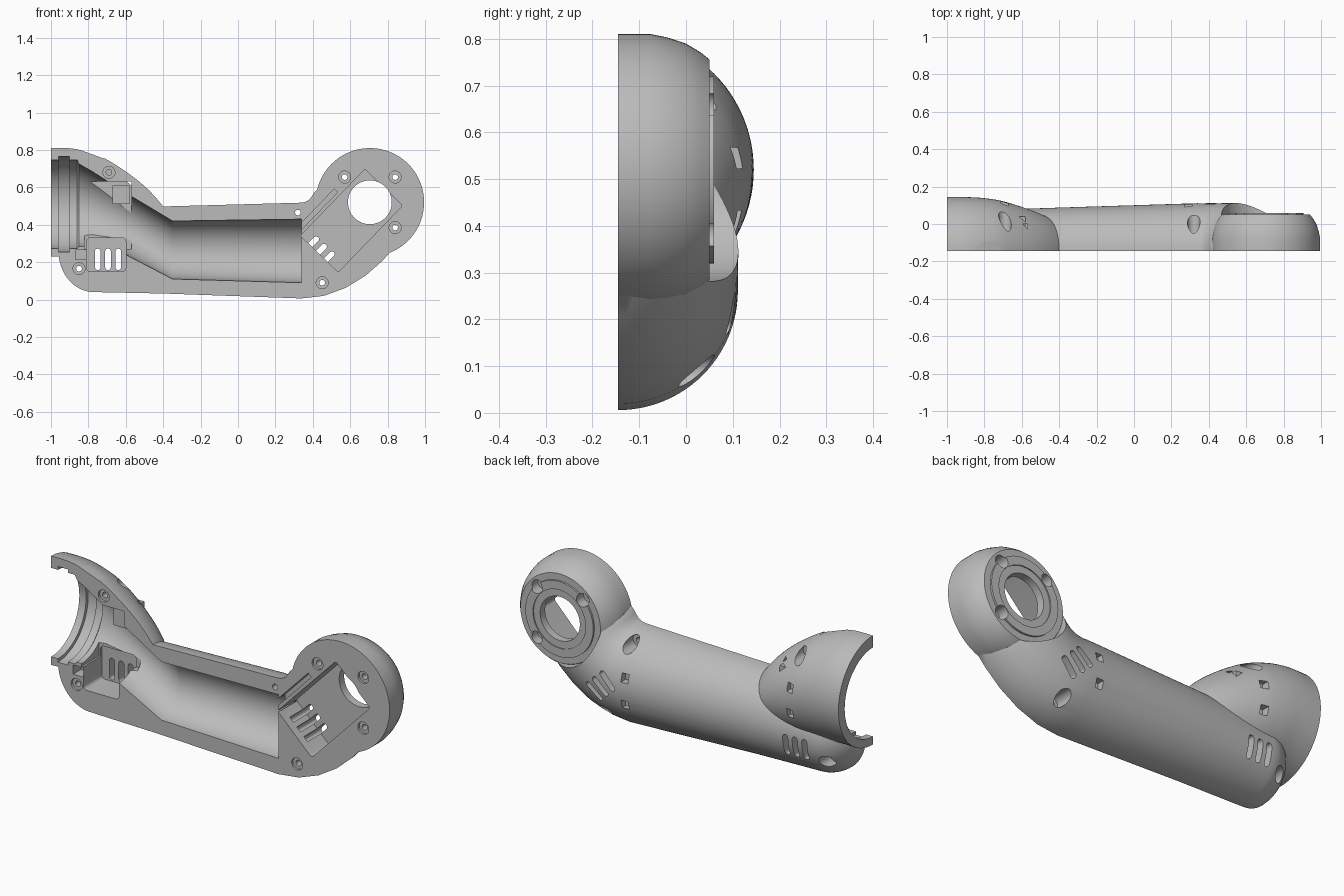
import bpy, bmesh
from math import sin, cos, pi, radians
from mathutils import Matrix

if "Cube" in bpy.data.objects:
    bpy.data.objects.remove(bpy.data.objects["Cube"])

FRONT = -0.145   # open split plane of the half shell
SEG = 96
HEAD = (0.705, 0.52)

grey = bpy.data.materials.new("plain grey")
grey.use_nodes = True
grey.diffuse_color = (0.5, 0.5, 0.5, 1)
grey.node_tree.nodes["Principled BSDF"].inputs["Base Color"].default_value = (0.5, 0.5, 0.5, 1)


def finish(bm, name):
    bmesh.ops.recalc_face_normals(bm, faces=bm.faces)
    mesh = bpy.data.meshes.new(name)
    bm.to_mesh(mesh)
    bm.free()
    mesh.materials.append(grey)
    ob = bpy.data.objects.new(name, mesh)
    bpy.context.collection.objects.link(ob)
    return ob


def skin(rings, name):
    """Closed solid through a list of rings of points."""
    bm = bmesh.new()
    loops = [[bm.verts.new(p) for p in ring] for ring in rings]
    n = len(loops[0])
    for a, b in zip(loops, loops[1:]):
        for i in range(n):
            bm.faces.new((a[i], a[(i + 1) % n], b[(i + 1) % n], b[i]))
    bm.faces.new(loops[0])
    bm.faces.new(loops[-1])
    return finish(bm, name)


def tube(sections, name):
    """Round sections (x, z, radius, tilt) centred on the split plane."""
    rings = []
    for x, z, r, tilt in sections:
        t = radians(tilt)
        rings.append([(x - sin(t) * r * cos(a), FRONT + r * sin(a), z + cos(t) * r * cos(a))
                      for a in (2 * pi * i / SEG for i in range(SEG))])
    return skin(rings, name)


def lathe(x, z, profile, name, seg=SEG):
    """Turn (radius, y) pairs about an axis along y."""
    return skin([[(x + r * cos(2 * pi * i / seg), y, z + r * sin(2 * pi * i / seg))
                  for i in range(seg)] for r, y in profile], name)


def drill(x, z, r, y0, y1, seg=32):
    return lathe(x, z, [(r, y0), (r, y1)], "drill", seg)


def box(x, z, w, h, y0, y1, tilt=0, bevel=0):
    bm = bmesh.new()
    bmesh.ops.create_cube(bm, size=1)
    bm.transform(Matrix.Diagonal((w, y1 - y0, h, 1)))
    if bevel:
        edges = [e for e in bm.edges if abs(e.verts[0].co.y - e.verts[1].co.y) > 1e-4]
        bmesh.ops.bevel(bm, geom=edges, offset=bevel, segments=4, profile=0.5, affect='EDGES')
    bm.transform(Matrix.Translation((x, (y0 + y1) / 2, z)) @ Matrix.Rotation(-radians(tilt), 4, 'Y'))
    return finish(bm, "block")


def combine(target, tool, op='DIFFERENCE'):
    mod = target.modifiers.new("bool", 'BOOLEAN')
    mod.operation, mod.object, mod.solver = op, tool, 'EXACT'
    bpy.context.view_layer.objects.active = target
    bpy.ops.object.modifier_apply(modifier=mod.name)
    bpy.data.objects.remove(tool)


def smooth_sections(pts, steps=6):
    out = []
    for i in range(len(pts) - 1):
        p = [pts[max(i - 1, 0)], pts[i], pts[i + 1], pts[min(i + 2, len(pts) - 1)]]
        for s in range(steps):
            t = s / steps
            out.append([0.5 * (2 * b + (c - a) * t + (2 * a - 5 * b + 4 * c - d) * t * t
                               + (3 * b - a - 3 * c + d) * t ** 3) for a, b, c, d in zip(*p)])
    return out + [pts[-1]]


# Long arm with a rounded end and a bent neck
arm_path = [(-0.77 - 0.19 * sin(radians(a)), 0.26, 0.22 * cos(radians(a)), 0)
            for a in range(86, -1, -6)]
arm_path += [(-0.39, 0.265, 0.233, 0), (0.34, 0.262, 0.256, 0), (0.41, 0.271, 0.256, 11),
             (0.48, 0.30, 0.256, 22), (0.54, 0.342, 0.257, 34), (0.59, 0.39, 0.258, 45),
             (0.69, 0.49, 0.25, 45)]
shell = tube(arm_path, "arm_half_shell")

# Dome bending into the arm
dome = tube(smooth_sections([(-1, 0.52, 0.29, 0), (-0.9, 0.52, 0.289, 0), (-0.8, 0.505, 0.283, 0),
                             (-0.686, 0.477, 0.263, 0), (-0.526, 0.42, 0.209, 0),
                             (-0.41, 0.36, 0.15, 0), (-0.3, 0.3, 0.05, 0)]), "dome")
combine(shell, dome, 'UNION')

# Round joint head: clear its seat, then add the body and the raised ring
combine(shell, drill(*HEAD, 0.238, 0.04, 0.3, SEG))
head = lathe(*HEAD, [(0.29, -0.3), (0.29, -0.075), (0.283, -0.04), (0.27, 0), (0.252, 0.03),
                     (0.236, 0.05)], "head")
combine(shell, head, 'UNION')
combine(shell, drill(*HEAD, 0.2, 0.0, 0.06, SEG), 'UNION')
combine(shell, lathe(*HEAD, [(0.155, 0.054), (0.155, 0.1)], "ring_step"))

# Open the front
combine(shell, box(0, 0.4, 3, 2, -1, FRONT))

# Hollow channel from the dome mouth along the arm
combine(shell, tube([(-1.05, 0.51, 0.237, 0), (-0.86, 0.51, 0.237, 0), (-0.85, 0.505, 0.22, 0),
                     (-0.78, 0.485, 0.2, 0), (-0.6, 0.405, 0.165, 0), (-0.35, 0.265, 0.155, 0),
                     (0.34, 0.26, 0.17, 0)], "channel"))
combine(shell, tube([(-0.96, 0.51, 0.255, 0), (-0.9, 0.51, 0.255, 0)], "mouth_groove"))

# Pockets in the dome
combine(shell, box(-0.695, 0.45, 0.25, 0.36, -0.3, 0.0))
combine(shell, box(-0.705, 0.24, 0.21, 0.18, -0.3, 0.01, bevel=0.02))
combine(shell, box(-0.84, 0.24, 0.06, 0.05, -0.3, -0.08))
combine(shell, box(-0.625, 0.56, 0.09, 0.1, -0.09, 0.04), 'UNION')

# Tilted pocket and bore in the joint head
combine(shell, box(0.607, 0.422, 0.495, 0.28, -0.3, 0.012, 46, 0.012))
combine(shell, box(0.42, 0.475, 0.3, 0.025, -0.3, -0.09, 46))
combine(shell, drill(*HEAD, 0.117, -0.3, 0.3, 64))

# Vent slots
for i in (-1, 0, 1):
    combine(shell, box(-0.695 + 0.055 * i, 0.215, 0.03, 0.115, -0.1, 0.3, 0, 0.0145))
    combine(shell, box(0.43 + 0.042 * i, 0.253 - 0.04 * i, 0.115, 0.03, -0.1, 0.3, 45, 0.0145))

# Screw holes: front recess, thin bore and rear counterbore
screws = [(-0.69, 0.68, -0.05), (-0.85, 0.165, -0.05), (0.45, 0.09, -0.05), (0.32, 0.465, -0.06)]
screws += [(HEAD[0] + 0.135 * sx, HEAD[1] + 0.135 * sz, 0.0)
           for sx, sz in ((-1, 1), (1, 1), (1, -1))]
for x, z, seat in screws:
    small = x == 0.32
    combine(shell, drill(x, z, 0.015, -0.3, 0.3))
    if not small:
        combine(shell, drill(x, z, 0.032, -0.3, FRONT + 0.012))
    combine(shell, drill(x, z, 0.034, seat, 0.3))

# Small square sockets on the back
for x, z, y in ((-0.69, 0.545, 0.075), (-0.69, 0.41, 0.075), (0.29, 0.33, 0.065), (0.29, 0.19, 0.065)):
    combine(shell, box(x, z, 0.04, 0.045, y, 0.3))

# Flat latch seat on top of the dome
combine(shell, box(-0.777, 0.802, 0.15, 0.05, -0.3, -0.07, -20))

bpy.ops.object.select_all(action='DESELECT')
shell.select_set(True)
bpy.context.view_layer.objects.active = shell
bpy.ops.object.shade_smooth_by_angle(angle=radians(28))
